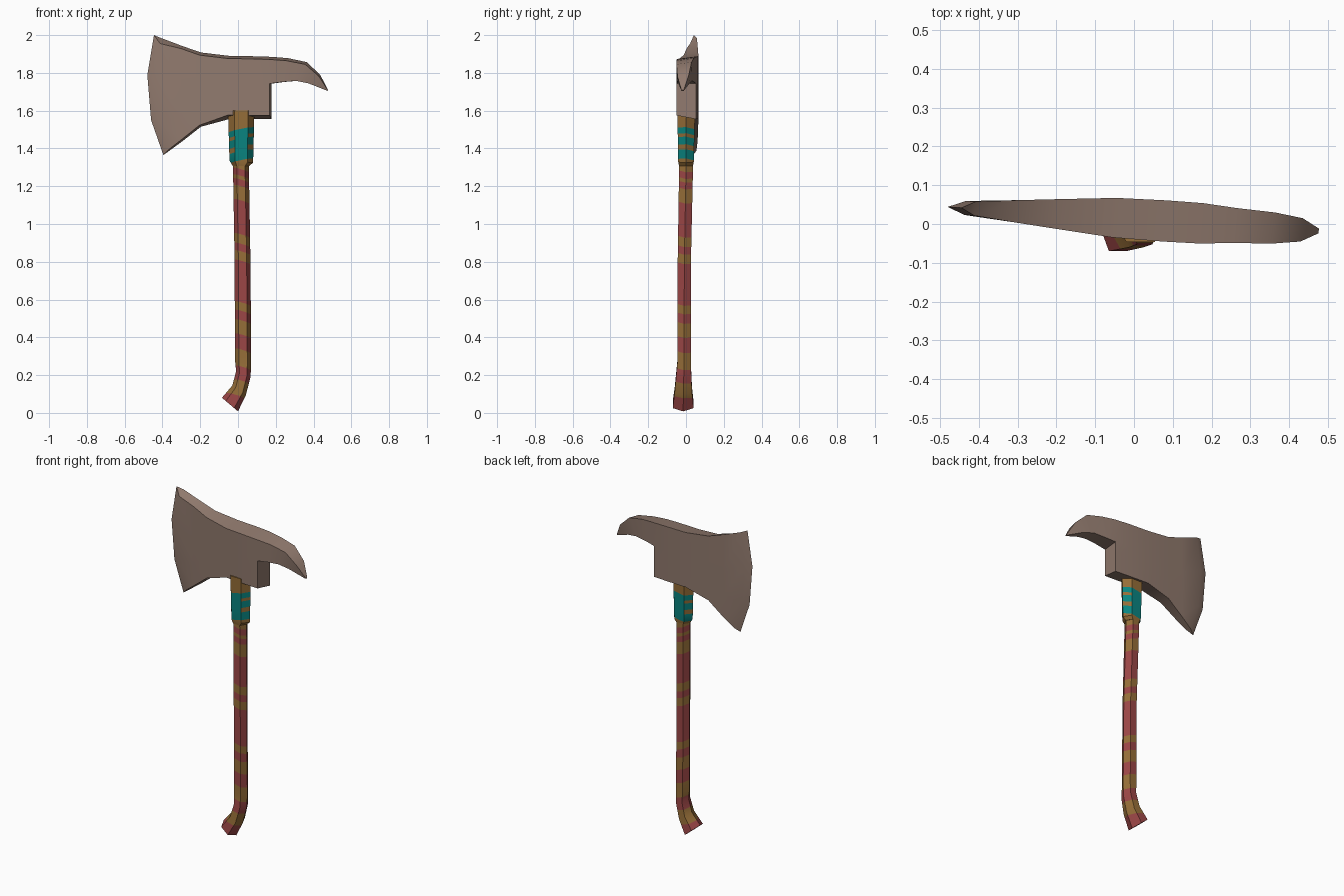
import bpy, bmesh
from mathutils import Vector

if "Cube" in bpy.data.objects:
    bpy.data.objects.remove(bpy.data.objects["Cube"])


def material(name, rgb):
    m = bpy.data.materials.new(name)
    m.diffuse_color = (*rgb, 1)
    m.use_nodes = True
    m.node_tree.nodes["Principled BSDF"].inputs["Base Color"].default_value = m.diffuse_color
    return m


STEEL = material("brown_steel", (0.283, 0.195, 0.156))
RED = material("red_wrap", (0.328, 0.061, 0.061))
TAN = material("tan_wood", (0.305, 0.156, 0.040))
TEAL = material("teal_wrap", (0.003, 0.235, 0.220))


def finish(name, bm, mats, angle):
    bmesh.ops.remove_doubles(bm, verts=bm.verts, dist=0.0004)
    bmesh.ops.recalc_face_normals(bm, faces=bm.faces)
    me = bpy.data.meshes.new(name)
    bm.to_mesh(me)
    bm.free()
    for m in mats:
        me.materials.append(m)
    ob = bpy.data.objects.new(name, me)
    bpy.context.collection.objects.link(ob)
    bpy.ops.object.select_all(action='DESELECT')
    ob.select_set(True)
    bpy.context.view_layer.objects.active = ob
    bpy.ops.object.shade_smooth_by_angle(angle=angle)
    return ob


def hex_tube(rings):
    """Six-sided tube; each ring is (left ridge, right ridge, y centre, y half)."""
    bm = bmesh.new()
    loops = []
    for (lx, lz), (rx, rz), yc, h in rings:
        loop = []
        for t, s in ((0, 0), (.24, -1), (.76, -1), (1, 0), (.76, 1), (.24, 1)):
            loop.append(bm.verts.new((lx + (rx - lx) * t, yc + s * h, lz + (rz - lz) * t)))
        loops.append(loop)
    for a, b in zip(loops, loops[1:]):
        for i in range(6):
            j = (i + 1) % 6
            bm.faces.new((a[i], a[j], b[j], b[i]))
    bm.faces.new(loops[0])
    bm.faces.new(loops[-1])
    bm.normal_update()
    return bm


def cut_bands(bm, bands, slope):
    """Cut slanted band edges and give faces within a band material 1."""
    for z in [z for band in bands for z in band]:
        bmesh.ops.bisect_plane(bm, geom=bm.verts[:] + bm.edges[:] + bm.faces[:],
                               plane_co=(0.02, 0, z), plane_no=(slope, 0.1, 1), dist=1e-5)
    bm.normal_update()
    for f in bm.faces:
        c = f.calc_center_median()
        h = c.z + slope * (c.x - 0.02) + 0.1 * c.y
        f.material_index = int(any(lo < h < hi for lo, hi in bands))


# Handle: hexagonal shaft with a kicked-forward grip, wrapped in tan bands
bm = hex_tube([
    ((-.085, .080), (.000, .008), -.015, .055),
    ((-.030, .145), (.042, .095), -.014, .046),
    ((-.010, .220), (.066, .190), -.012, .040),
    ((-.016, .280), (.070, .255), -.010, .036),
    ((-.018, .800), (.066, .800), -.009, .035),
    ((-.027, 1.33), (.057, 1.33), .001, .037),
])
cut_bands(bm, [(.08, .165), (.24, .33), (.41, .485), (.535, .58), (.80, .85),
               (.89, .94), (1.12, 1.195), (1.23, 1.25), (1.285, 1.33)], 0.3)
finish("handle", bm, [RED, TAN], 0.5)

# Collar: wider hexagonal sleeve under the head with teal wrapping
bm = hex_tube([
    ((-.028, 1.308), (.060, 1.308), .000, .037),
    ((-.045, 1.335), (.080, 1.325), .000, .041),
    ((-.053, 1.600), (.087, 1.600), .001, .047),
])
cut_bands(bm, [(1.335, 1.383), (1.41, 1.45), (1.468, 1.50)], -0.2)
for f in bm.faces:
    if abs(f.normal.y) > 0.9 and 1.34 < f.calc_center_median().z < 1.47:
        f.material_index = 1
finish("collar", bm, [TAN, TEAL], 0.5)

# Axe head: paired front/back columns from cutting edge to hook tip
bm = bmesh.new()


def pair(x, z, half, dz=0.0):
    yc = 0.013 - 0.065 * x
    dx = 0.1 * half
    return (bm.verts.new((x - dx, yc - half, z + dz)),
            bm.verts.new((x + dx, yc + half, z)))


def quad(*vs):
    bm.faces.new(vs)


edge = [(-.445, 2.0), (-.48, 1.79), (-.46, 1.55), (-.395, 1.365)]
cols = [[pair(x, z, 0.0001) for x, z in edge]]
bevel = zip((-.41, -.435, -.42, -.365), (1.985, 1.785, 1.555, 1.388), (-.03, 0, 0, .006))
cols.append([pair(x, z, .018, dz) for x, z, dz in bevel])
for x, top, bot, half in ((-.30, 1.943, 1.436, .029), (-.20, 1.908, 1.515, .038),
                          (-.05, 1.890, 1.556, .051), (.08, 1.888, 1.555, .053),
                          (.173, 1.885, 1.555, .052)):
    col = []
    for t, dz in ((0, -.014), (.43, 0), (.72, 0), (1, .02 if x > -.1 else .008)):
        col.append(pair(x, top + (bot - top) * t, half, dz))
    cols.append(col)
for a, b in zip(cols, cols[1:]):
    for r in range(3):
        quad(a[r][0], b[r][0], b[r + 1][0], a[r + 1][0])
        quad(a[r][1], a[r + 1][1], b[r + 1][1], b[r][1])
    quad(a[0][0], a[0][1], b[0][1], b[0][0])
    quad(a[3][0], b[3][0], b[3][1], a[3][1])
for r in range(3):
    quad(cols[0][r][0], cols[0][r + 1][0], cols[0][r + 1][1], cols[0][r][1])

# Square poll face below the hook
last = cols[-1]
for r in (1, 2):
    quad(last[r][0], last[r][1], last[r + 1][1], last[r + 1][0])

# Curved hook tapering to a point
prev = last[:2]
for top, bot, half in (((.26, 1.878), (.24, 1.752), .045), ((.36, 1.857), (.31, 1.758), .040),
                       ((.432, 1.790), (.375, 1.745), .030), ((.476, 1.71), (.474, 1.705), .006)):
    cur = [pair(*top, half, -.3 * half), pair(*bot, half)]
    quad(prev[0][0], cur[0][0], cur[1][0], prev[1][0])
    quad(prev[0][1], prev[1][1], cur[1][1], cur[0][1])
    quad(prev[0][0], prev[0][1], cur[0][1], cur[0][0])
    quad(prev[1][0], cur[1][0], cur[1][1], prev[1][1])
    prev = cur
quad(prev[0][0], prev[0][1], prev[1][1], prev[1][0])
finish("axe_head", bm, [STEEL], 0.6)
